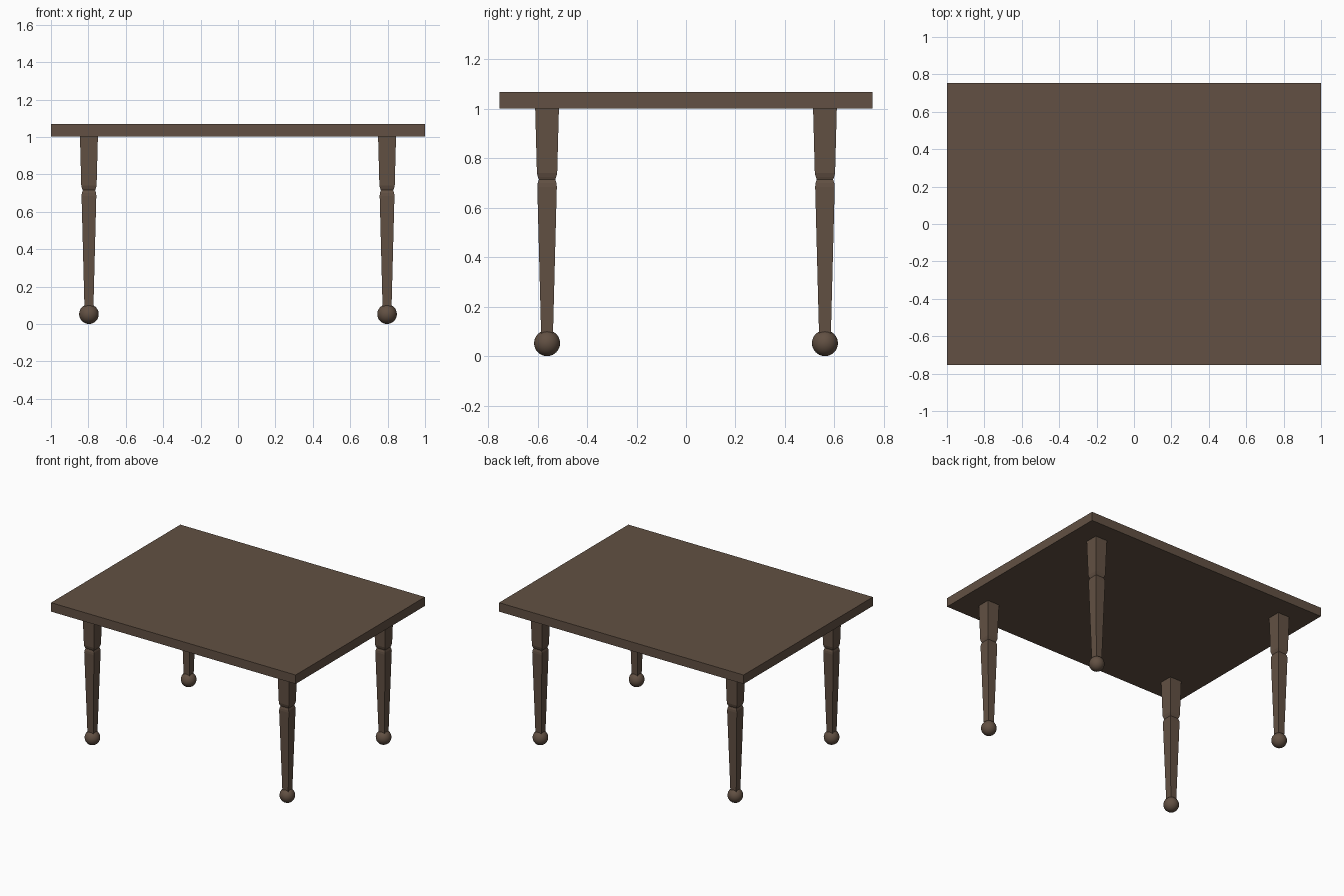
import bpy, bmesh, math

if "Cube" in bpy.data.objects:
    bpy.data.objects.remove(bpy.data.objects["Cube"])

wood = bpy.data.materials.new("dark brown wood")
wood.diffuse_color = (0.122, 0.081, 0.056, 1)
wood.use_nodes = True
wood.node_tree.nodes["Principled BSDF"].inputs["Base Color"].default_value = wood.diffuse_color


def finish(bm, name, loc):
    bmesh.ops.recalc_face_normals(bm, faces=bm.faces)
    me = bpy.data.meshes.new(name)
    bm.to_mesh(me)
    bm.free()
    me.materials.append(wood)
    ob = bpy.data.objects.new(name, me)
    ob.location = loc
    bpy.context.collection.objects.link(ob)
    return ob


# Table top: a plain slab
bm = bmesh.new()
bmesh.ops.create_cube(bm, size=1)
bmesh.ops.scale(bm, vec=(2, 1.51, 0.066), verts=bm.verts)
finish(bm, "table_top", (0, 0, 1.035))

# Square tapered leg with a notched collar: (z, half width)
LEG = [(0.09, 0.024), (0.685, 0.0395), (0.70, 0.038), (0.715, 0.033),
       (0.725, 0.037), (0.74, 0.041), (1.004, 0.048)]


def leg(name, x, y):
    bm = bmesh.new()
    rings = [[bm.verts.new((sx * r, sy * r, z))
              for sx, sy in ((-1, -1), (1, -1), (1, 1), (-1, 1))] for z, r in LEG]
    for a, b in zip(rings, rings[1:]):
        for i in range(4):
            j = (i + 1) % 4
            bm.faces.new((a[i], a[j], b[j], b[i]))
    bm.faces.new(rings[0])
    bm.faces.new(rings[-1])
    finish(bm, name + "_leg", (x, y, 0))


def ball_foot(name, x, y):
    bm = bmesh.new()
    bmesh.ops.create_uvsphere(bm, u_segments=32, v_segments=16, radius=0.0525)
    for f in bm.faces:
        f.smooth = True
    finish(bm, name + "_ball_foot", (x, y, 0.0525))


# Four legs with ball feet
for sy, depth in ((-1, "front"), (1, "back")):
    for sx, side in ((-1, "left"), (1, "right")):
        for build in (leg, ball_foot):
            build(f"{depth}_{side}", sx * 0.797, sy * 0.562)
